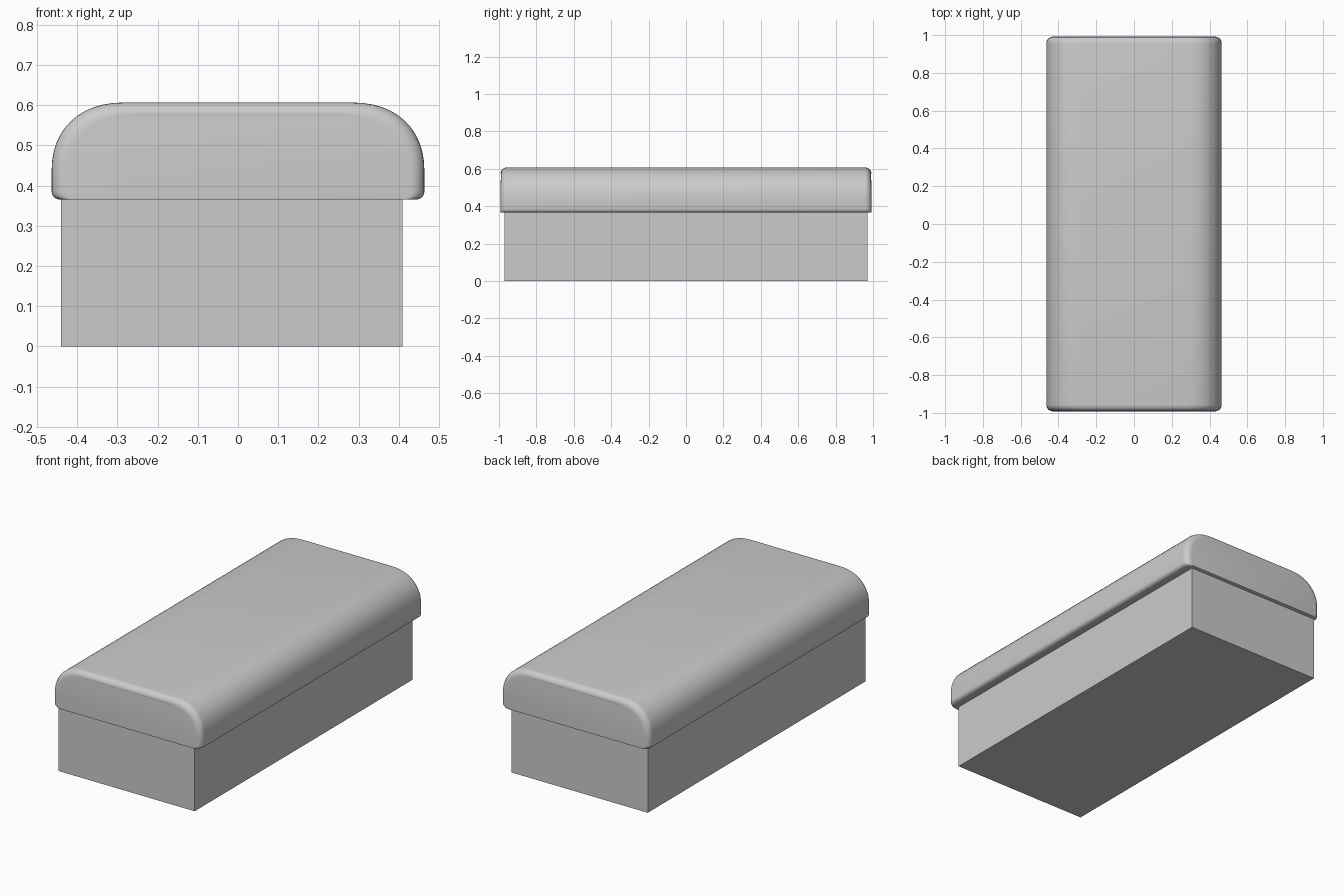
import bpy, bmesh, math

cube = bpy.data.objects.get("Cube")
if cube:
    bpy.data.objects.remove(cube, do_unlink=True)


def make_material(name, color):
    mat = bpy.data.materials.new(name)
    mat.use_nodes = True
    mat.diffuse_color = color
    mat.node_tree.nodes["Principled BSDF"].inputs["Base Color"].default_value = color
    return mat


def make_object(name, bm, mat):
    bmesh.ops.recalc_face_normals(bm, faces=bm.faces)
    mesh = bpy.data.meshes.new(name)
    bm.to_mesh(mesh)
    bm.free()
    mesh.materials.append(mat)
    obj = bpy.data.objects.new(name, mesh)
    bpy.context.collection.objects.link(obj)
    return obj


grey = make_material("plain grey", (0.6, 0.6, 0.6, 1))

# Plain box base, set slightly to one side under the cushion
bm = bmesh.new()
bmesh.ops.create_cube(bm, size=1)
for v in bm.verts:
    v.co = (v.co.x * 0.85 - 0.016, v.co.y * 1.94, (v.co.z + 0.5) * 0.37)
make_object("base", bm, grey)

# Cushion cross-section: broad rounded shoulders and a tight lower edge
BOTTOM, TOP, HALF = 0.365, 0.607, 0.464
STEPS = 12
half = []
for i in range(5):
    a = math.radians(-90 + 90 * i / 4)
    half.append((HALF - 0.022 + 0.022 * math.cos(a), BOTTOM + 0.02 + 0.02 * math.sin(a)))
for i in range(STEPS + 1):
    a = math.pi / 2 * i / STEPS
    half.append((HALF - 0.184 + 0.184 * math.cos(a) ** 0.88,
                 TOP - 0.172 + 0.172 * math.sin(a) ** 0.9))
profile = half + [(-x, z) for x, z in reversed(half)]

# Loft along the length, drawing the section in around each rounded end
bm = bmesh.new()
EDGE = 0.035
end = [(1 - EDGE + EDGE * math.sin(t), EDGE * (1 - math.cos(t)))
       for t in (math.pi / 2 * i / 6 for i in range(7))]
stations = [(-y, d) for y, d in reversed(end)] + end
rings = []
for y, inset in stations:
    sx = 1 - inset / HALF
    ring = []
    for x, z in profile:
        # The ends lean in a little towards the top and the corners
        lean = 1 - 0.008 * max(0, (z - 0.43) / 0.177) ** 2 - 0.008 * (x / HALF) ** 4
        high = max(0, (z - BOTTOM) / (TOP - BOTTOM))
        ring.append(bm.verts.new((x * sx, y * lean, z - inset * 0.9 * high)))
    rings.append(ring)
for a, b in zip(rings, rings[1:]):
    for i in range(len(a)):
        j = (i + 1) % len(a)
        bm.faces.new((a[i], a[j], b[j], b[i]))

# Close each end with horizontal strips across the section
for ring in (rings[0], rings[-1]):
    n = len(ring)
    for i in range(n // 2 - 1):
        bm.faces.new((ring[i], ring[i + 1], ring[n - 2 - i], ring[n - 1 - i]))
cushion = make_object("cushion", bm, grey)

bpy.ops.object.select_all(action="DESELECT")
cushion.select_set(True)
bpy.context.view_layer.objects.active = cushion
bpy.ops.object.shade_smooth_by_angle(angle=math.radians(50))
